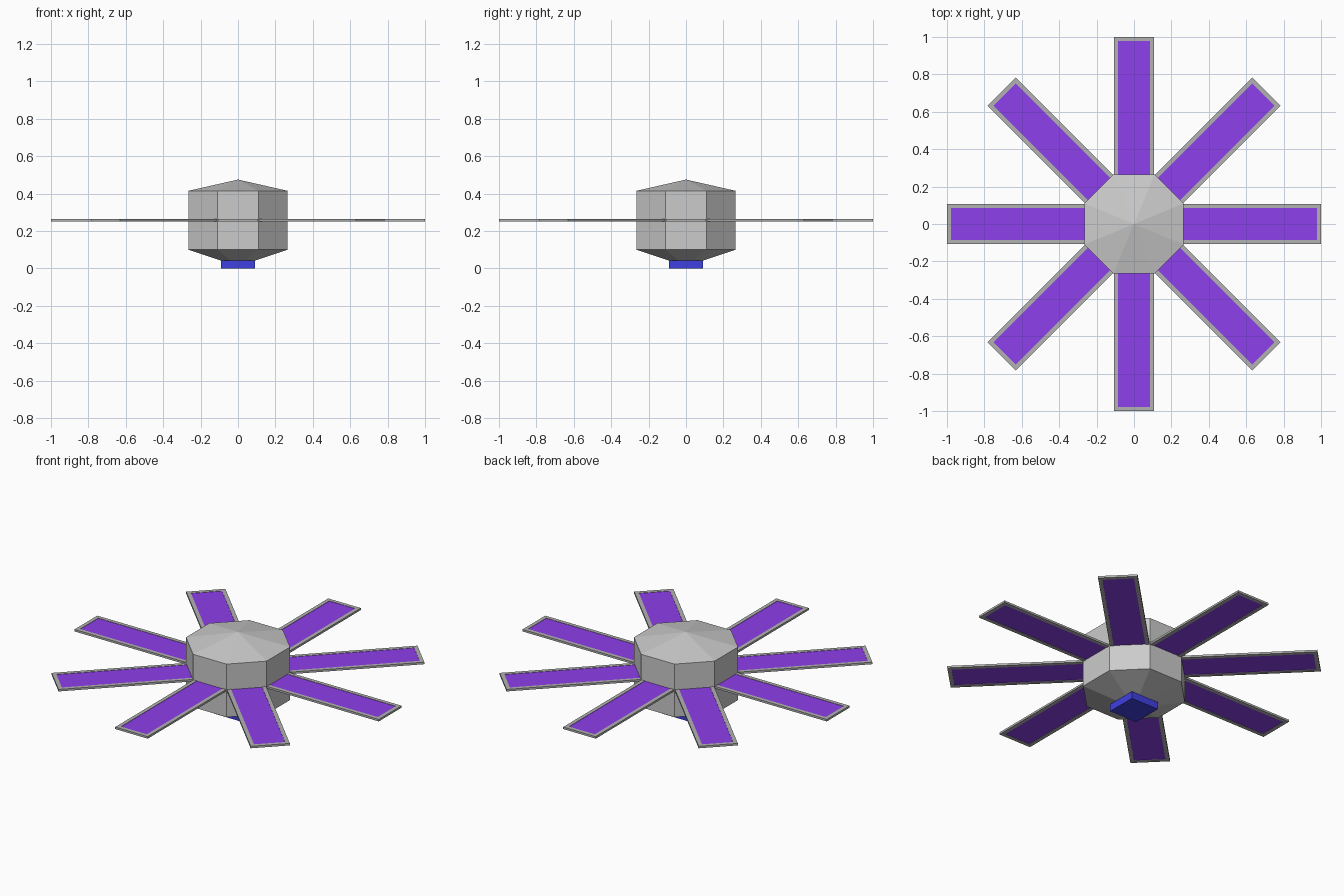
import bpy, bmesh, math
from mathutils import Matrix

if "Cube" in bpy.data.objects:
    bpy.data.objects.remove(bpy.data.objects["Cube"])

def material(name, rgb):
    m = bpy.data.materials.new(name)
    m.diffuse_color = (*rgb, 1)
    m.use_nodes = True
    m.node_tree.nodes["Principled BSDF"].inputs["Base Color"].default_value = m.diffuse_color
    return m

def finish(name, bm, mat=None):
    bmesh.ops.recalc_face_normals(bm, faces=bm.faces[:])
    me = bpy.data.meshes.new(name)
    bm.to_mesh(me)
    bm.free()
    ob = bpy.data.objects.new(name, me)
    bpy.context.collection.objects.link(ob)
    if mat:
        me.materials.append(mat)
    return ob

def prism(name, outline, z0, z1, mat, angle=0):
    """Extrude a flat outline from z0 to z1 and turn it about z."""
    bm = bmesh.new()
    face = bm.faces.new([bm.verts.new((x, y, z0)) for x, y in outline])
    ext = bmesh.ops.extrude_face_region(bm, geom=[face])
    top = [g for g in ext["geom"] if isinstance(g, bmesh.types.BMVert)]
    bmesh.ops.translate(bm, verts=top, vec=(0, 0, z1 - z0))
    bm.transform(Matrix.Rotation(angle, 4, 'Z'))
    return finish(name, bm, mat)

blue = material("thruster_blue", (0.05, 0.05, 0.75))
violet = material("cell_violet", (0.27, 0.05, 0.83))
dark = material("frame_grey", (0.45, 0.45, 0.45))

# Octagonal body: truncated underside, straight walls, pointed lid
bm = bmesh.new()
rings = []
for apothem, z in ((0.09, 0.042), (0.265, 0.1), (0.265, 0.415)):
    r = apothem / math.cos(math.pi / 8)
    rings.append([bm.verts.new((r * math.cos((i + .5) * math.pi / 4),
                                r * math.sin((i + .5) * math.pi / 4), z))
                  for i in range(8)])
apex = bm.verts.new((0, 0, 0.475))
bm.faces.new(rings[0])
for i in range(8):
    j = (i + 1) % 8
    for a, b in zip(rings, rings[1:]):
        bm.faces.new((a[i], a[j], b[j], b[i]))
    bm.faces.new((rings[2][i], rings[2][j], apex))
finish("body", bm)

# Square block under the body
s = 0.091
prism("bottom_block", [(-s, -s), (s, -s), (s, s), (-s, s)], 0, 0.043, blue)

# Eight solar arms: open U frame around a thinner panel
x0, x1, w, t = 0.26, 1.0, 0.107, 0.022
frame = [(x0, -w), (x1, -w), (x1, w), (x0, w),
         (x0, w - t), (x1 - t, w - t), (x1 - t, t - w), (x0, t - w)]
panel = [(x0, t - w), (x1 - t, t - w), (x1 - t, w - t), (x0, w - t)]
for k in range(8):
    a = k * math.pi / 4
    prism(f"panel_frame_{k + 1}", frame, 0.252, 0.264, dark, a)
    prism(f"solar_panel_{k + 1}", panel, 0.254, 0.262, violet, a)
